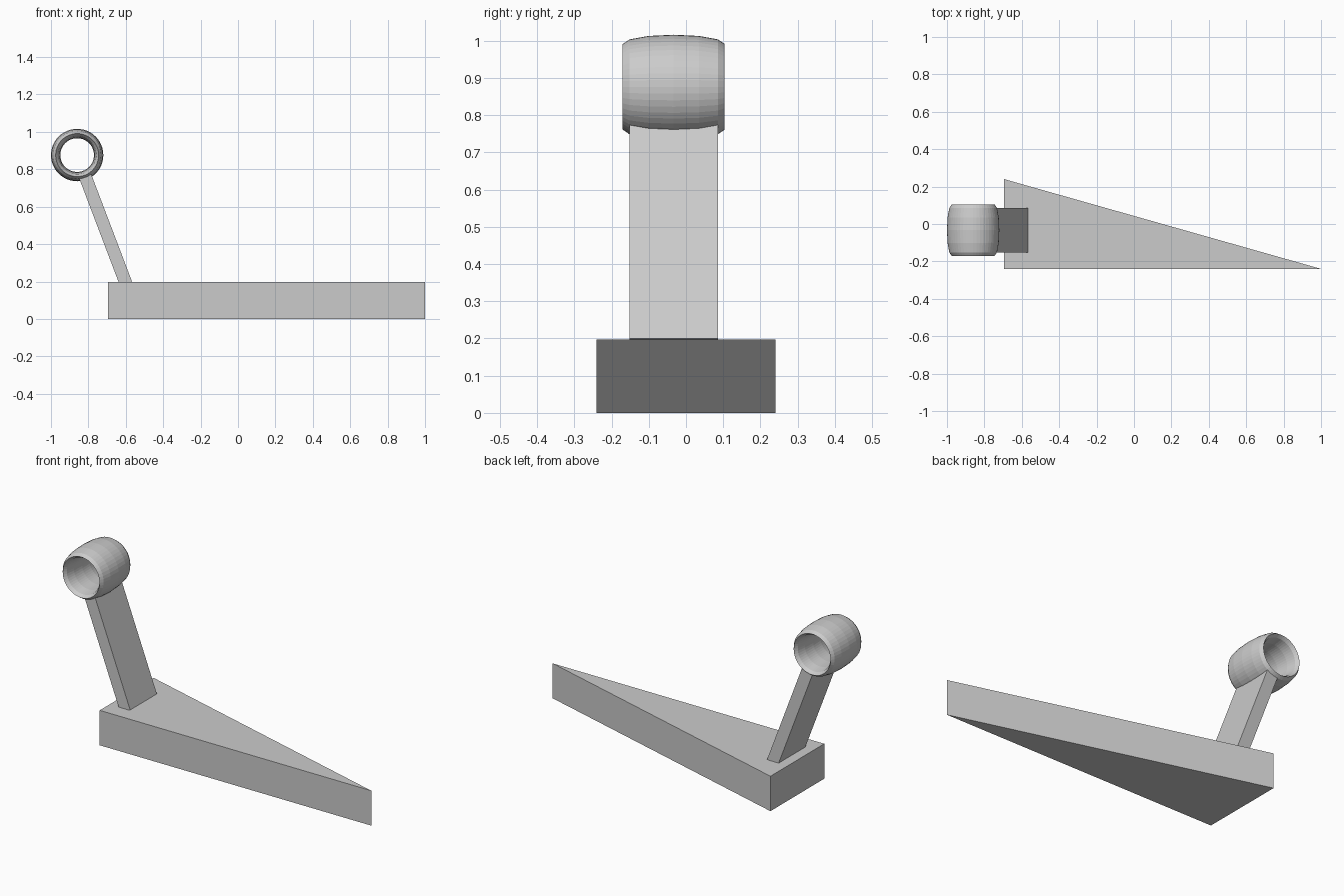
import bpy, bmesh
from math import sin, cos, pi
from mathutils import Vector

if "Cube" in bpy.data.objects:
    bpy.data.objects.remove(bpy.data.objects["Cube"])


def make_object(name, bm):
    bmesh.ops.recalc_face_normals(bm, faces=bm.faces)
    mesh = bpy.data.meshes.new(name)
    bm.to_mesh(mesh)
    bm.free()
    obj = bpy.data.objects.new(name, mesh)
    bpy.context.collection.objects.link(obj)
    return obj


def prism(name, outline, offset):
    """Extrude a flat outline along an offset vector."""
    bm = bmesh.new()
    face = bm.faces.new([bm.verts.new(p) for p in outline])
    out = bmesh.ops.extrude_face_region(bm, geom=[face], use_keep_orig=True)
    verts = [g for g in out["geom"] if isinstance(g, bmesh.types.BMVert)]
    bmesh.ops.translate(bm, verts=verts, vec=offset)
    return make_object(name, bm)


# wedge-shaped base
prism("base", [(-0.695, -0.24, 0), (1.0, -0.24, 0), (-0.695, 0.24, 0)], (0, 0, 0.197))

# leaning arm, pointing at the ring centre and ending inside its wall
ring_center = Vector((-0.86, -0.033, 0.876))
foot = Vector((-0.602, -0.033, 0.197))
axis = (ring_center - foot).normalized()
side = Vector((axis.z, 0, -axis.x)) * 0.034
half_depth = Vector((0, 0.119, 0))
top = ring_center - axis * 0.115
low = foot - axis * 0.01
prism("arm", [p - half_depth for p in (low - side, low + side, top + side, top - side)],
      half_depth * 2)

# ring: a torus stretched along y
MAJOR, MINOR = 48, 12
bm = bmesh.new()
loops = []
for i in range(MAJOR):
    a = 2 * pi * i / MAJOR
    loop = []
    for j in range(MINOR):
        b = 2 * pi * j / MINOR
        r = 0.115 + 0.025 * cos(b)
        loop.append(bm.verts.new(ring_center + Vector((r * cos(a), 0.137 * sin(b), r * sin(a)))))
    loops.append(loop)
for i in range(MAJOR):
    p, q = loops[i], loops[(i + 1) % MAJOR]
    for j in range(MINOR):
        k = (j + 1) % MINOR
        bm.faces.new((p[j], q[j], q[k], p[k]))
make_object("ring", bm)
